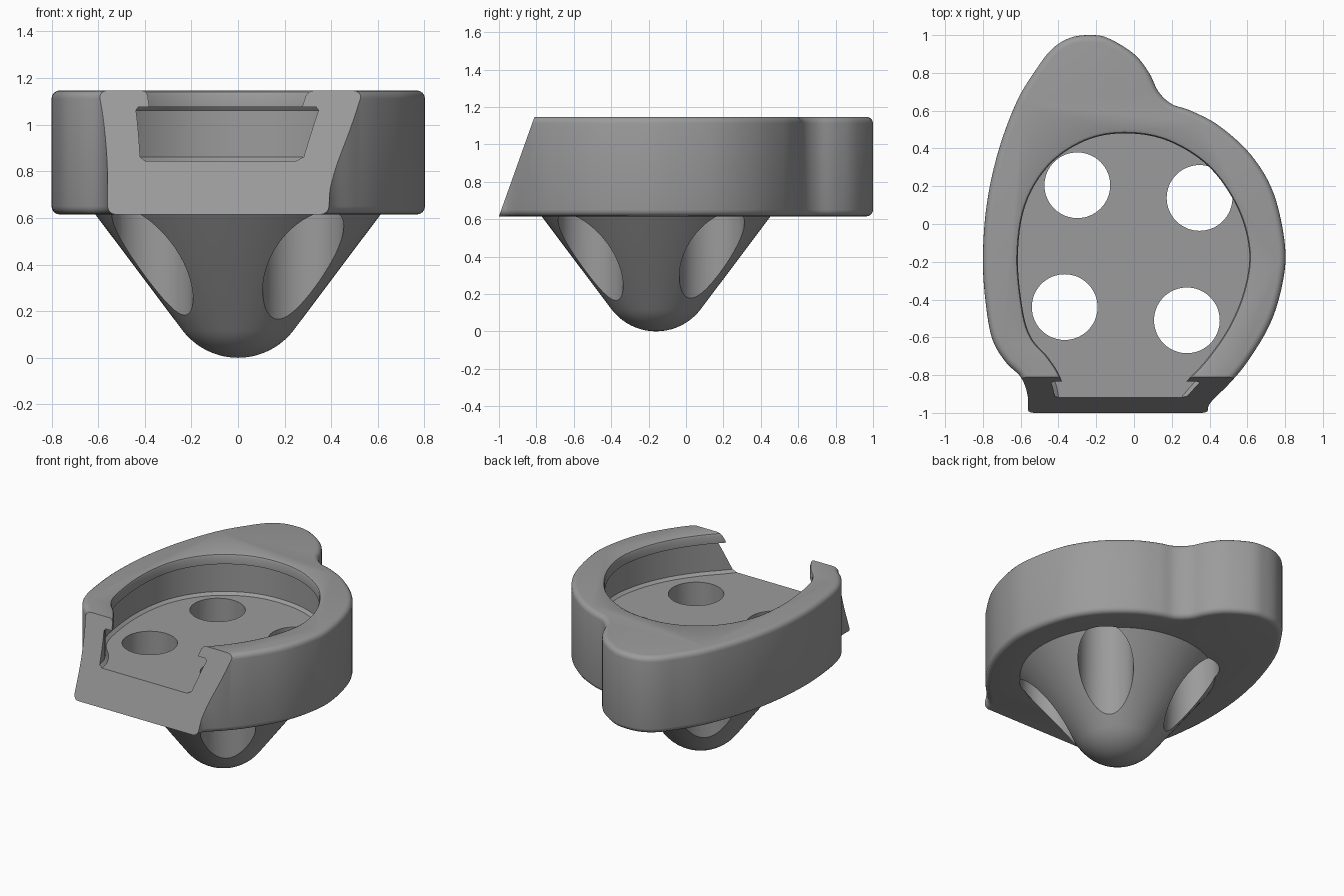
import bpy, bmesh, math
from mathutils import Vector

if "Cube" in bpy.data.objects:
    bpy.data.objects.remove(bpy.data.objects["Cube"])

grey = bpy.data.materials.new("metal grey")
grey.diffuse_color = (0.33, 0.33, 0.33, 1)
grey.use_nodes = True
grey.node_tree.nodes["Principled BSDF"].inputs["Base Color"].default_value = grey.diffuse_color


def finish(bm, name):
    bmesh.ops.recalc_face_normals(bm, faces=bm.faces)
    mesh = bpy.data.meshes.new(name)
    bm.to_mesh(mesh)
    bm.free()
    mesh.materials.append(grey)
    obj = bpy.data.objects.new(name, mesh)
    bpy.context.collection.objects.link(obj)
    return obj


def smooth_path(points, steps=6):
    """Open Catmull-Rom curve through the points."""
    p = [Vector(q) for q in points]
    p = [2 * p[0] - p[1]] + p + [2 * p[-1] - p[-2]]
    out = []
    for i in range(1, len(p) - 2):
        a, b, c, d = p[i - 1:i + 3]
        for k in range(steps):
            t = k / steps
            out.append(0.5 * (2 * b + (c - a) * t + (2 * a - 5 * b + 4 * c - d) * t * t
                              + (3 * b - a - 3 * c + d) * t ** 3))
    return out + [p[-2]]


def loft(name, path, rings):
    """Closed solid from a clockwise outline; rings are (outward offset, z)."""
    n = len(path)
    normals = []
    for i in range(n):
        t = (path[min(i + 1, n - 1)] - path[max(i - 1, 0)]).normalized()
        normals.append(Vector((-t.y, t.x)))
    bm = bmesh.new()
    loops = []
    for off, z in rings:
        loops.append([bm.verts.new((*(p + m * off), z)) for p, m in zip(path, normals)])
    for a, b in zip(loops, loops[1:]):
        for i in range(n):
            j = (i + 1) % n
            bm.faces.new((a[i], a[j], b[j], b[i]))
    bm.faces.new(loops[0])
    bm.faces.new(loops[-1])
    return finish(bm, name)


def boolean(target, tool, operation):
    mod = target.modifiers.new(operation, 'BOOLEAN')
    mod.operation = operation
    mod.solver = 'EXACT'
    mod.object = tool
    bpy.context.view_layer.objects.active = target
    bpy.ops.object.modifier_apply(modifier=mod.name)
    bpy.data.objects.remove(tool, do_unlink=True)


BOTTOM, TOP, R = 0.615, 1.147, 0.035

# Tray body with rounded rims, overlong at the front
outline = smooth_path([
    (-0.56, -1.2), (-0.56, -1.0), (-0.565, -0.9), (-0.60, -0.81), (-0.68, -0.73),
    (-0.75, -0.61), (-0.785, -0.42), (-0.80, -0.18), (-0.78, 0.1), (-0.72, 0.38),
    (-0.62, 0.65), (-0.51, 0.83), (-0.43, 0.93), (-0.34, 0.985), (-0.24, 1.0),
    (-0.14, 0.985), (0.0, 0.90), (0.08, 0.80), (0.13, 0.70), (0.20, 0.635),
    (0.30, 0.60), (0.45, 0.52), (0.62, 0.365), (0.74, 0.16), (0.80, -0.12),
    (0.785, -0.32), (0.72, -0.53), (0.60, -0.73), (0.50, -0.85), (0.41, -0.94),
    (0.39, -1.0), (0.39, -1.2)])
arc = [(R * (math.cos(a) - 1), R * (1 - math.sin(a)))
       for a in [math.radians(90 - 22.5 * k) for k in range(5)]]
body = loft("socket_tray", outline,
            [(o, BOTTOM + h) for o, h in arc] + [(o, TOP - h) for o, h in reversed(arc)])

# Tapered keel with a ball tip
keel_profile = [(0.3 * math.sin(math.radians(a)), 0.3 - 0.3 * math.cos(math.radians(a)))
                for a in [53 * k / 10 for k in range(11)]]
keel_profile += [(0.612, BOTTOM), (0.612, BOTTOM + 0.05)]
SEG = 96
bm = bmesh.new()
tip = bm.verts.new((0, -0.16, 0))
prev = None
for r, z in keel_profile[1:]:
    ring = [bm.verts.new((r * math.cos(math.tau * i / SEG),
                          -0.16 + r * math.sin(math.tau * i / SEG), z)) for i in range(SEG)]
    for i in range(SEG):
        j = (i + 1) % SEG
        if prev:
            bm.faces.new((prev[i], prev[j], ring[j], ring[i]))
        else:
            bm.faces.new((tip, ring[j], ring[i]))
    prev = ring
bm.faces.new(prev)
boolean(body, finish(bm, "keel"), 'UNION')

# Undercut pocket, open to the front and top, with a softened lip
opening = smooth_path([
    (-0.36, -1.3), (-0.36, -1.0), (-0.37, -0.88), (-0.40, -0.79), (-0.46, -0.70),
    (-0.545, -0.60), (-0.59, -0.45), (-0.615, -0.17), (-0.575, 0.10), (-0.45, 0.31),
    (-0.26, 0.44), (-0.05, 0.48), (0.18, 0.44), (0.40, 0.30), (0.55, 0.08),
    (0.61, -0.15), (0.58, -0.36), (0.50, -0.55), (0.39, -0.71), (0.28, -0.83),
    (0.21, -0.91), (0.12, -1.0), (0.12, -1.3)])
U = 0.055
pocket = loft("pocket_cutter", opening,
              [(U - 0.02, 0.845), (U, 0.862), (U, 1.062), (U - 0.012, 1.077), (0, 1.077),
               (0, TOP - 0.02), (0.006, TOP - 0.006), (0.02, TOP), (0.02, TOP + 0.1)])
boolean(body, pocket, 'DIFFERENCE')

# Sloping front face
bm = bmesh.new()
side = [(-1.0, BOTTOM), (-0.81, TOP), (-0.738, TOP + 0.2), (-2, TOP + 0.2), (-2, 0.4), (-1.077, 0.4)]
left, right = [[bm.verts.new((x, y, z)) for y, z in side] for x in (-1.5, 1.5)]
bm.faces.new(left)
bm.faces.new(right)
for i in range(6):
    j = (i + 1) % 6
    bm.faces.new((left[i], left[j], right[j], right[i]))
boolean(body, finish(bm, "front_cutter"), 'DIFFERENCE')

# Four vertical screw holes through floor and keel
for x, y in [(-0.30, 0.205), (0.347, 0.138), (-0.367, -0.44), (0.28, -0.51)]:
    bpy.ops.mesh.primitive_cylinder_add(vertices=64, radius=0.174, depth=1.2, location=(x, y, 0.4))
    boolean(body, bpy.context.object, 'DIFFERENCE')

body.data.materials.clear()
body.data.materials.append(grey)
bpy.ops.object.select_all(action='DESELECT')
body.select_set(True)
bpy.context.view_layer.objects.active = body
bpy.ops.object.shade_smooth_by_angle(angle=math.radians(30))
